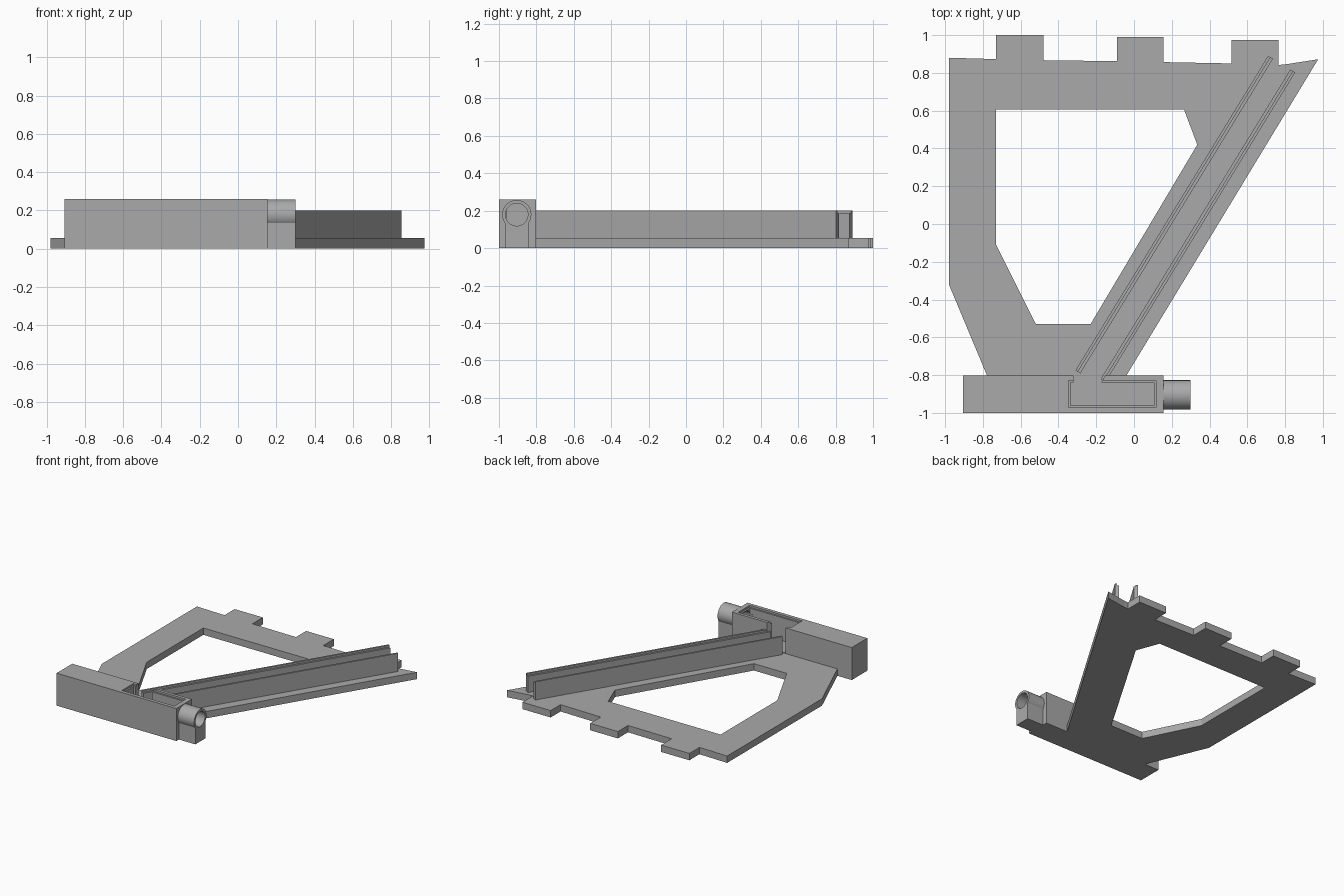
import bpy
import bmesh
from math import pi
from mathutils import Vector, Matrix

if "Cube" in bpy.data.objects:
    bpy.data.objects.remove(bpy.data.objects["Cube"])

grey = bpy.data.materials.new("plain grey")
grey.use_nodes = True
grey.diffuse_color = (0.4, 0.4, 0.4, 1)
grey.node_tree.nodes["Principled BSDF"].inputs["Base Color"].default_value = grey.diffuse_color


def finish(name, bm):
    bmesh.ops.recalc_face_normals(bm, faces=bm.faces)
    mesh = bpy.data.meshes.new(name)
    bm.to_mesh(mesh)
    bm.free()
    mesh.materials.append(grey)
    obj = bpy.data.objects.new(name, mesh)
    bpy.context.collection.objects.link(obj)
    return obj


def prism(name, points, sweep):
    """Extrude a closed 3D outline along a vector."""
    bm = bmesh.new()
    face = bm.faces.new([bm.verts.new(p) for p in points])
    res = bmesh.ops.extrude_face_region(bm, geom=[face])
    moved = [g for g in res["geom"] if isinstance(g, bmesh.types.BMVert)]
    bmesh.ops.translate(bm, verts=moved, vec=sweep)
    return finish(name, bm)


def slab(name, outline, z0, z1):
    return prism(name, [(x, y, z0) for x, y in outline], (0, 0, z1 - z0))


def box(name, x0, x1, y0, y1, z0, z1):
    return slab(name, [(x0, y0), (x1, y0), (x1, y1), (x0, y1)], z0, z1)


def x_cylinder(name, x0, x1, y, z, radius):
    bm = bmesh.new()
    place = Matrix.Translation(((x0 + x1) / 2, y, z)) @ Matrix.Rotation(pi / 2, 4, "Y")
    bmesh.ops.create_cone(bm, cap_ends=True, segments=48, radius1=radius,
                          radius2=radius, depth=x1 - x0, matrix=place)
    return finish(name, bm)


def combine(obj, tool, operation="DIFFERENCE"):
    mod = obj.modifiers.new("combine", "BOOLEAN")
    mod.operation = operation
    mod.solver = "EXACT"
    mod.object = tool
    bpy.context.view_layer.update()
    bpy.context.view_layer.objects.active = obj
    bpy.ops.object.modifier_apply(modifier=mod.name)
    bpy.data.objects.remove(tool)


# Flat base frame with three tabs on the back edge
outline = [(-0.98, 0.88)]
for x0, x1, top, y0, y1 in ((-0.73, -0.48, 1.0, 0.873, 0.867),
                            (-0.09, 0.155, 0.99, 0.862, 0.857),
                            (0.515, 0.765, 0.975, 0.85, 0.842)):
    outline += [(x0, y0), (x0, top), (x1, top), (x1, y1)]
outline += [(0.8, 0.845), (0.975, 0.872), (-0.045, -0.81), (-0.775, -0.81), (-0.98, -0.32)]
base = slab("base_frame", outline, 0, 0.055)
combine(base, slab("opening_cutter", [(-0.73, 0.605), (0.265, 0.605), (0.335, 0.42),
                                      (-0.23, -0.53), (-0.52, -0.53), (-0.73, -0.11)], -0.1, 0.2))

# Front block with a stepped pocket that opens towards the rails
block = box("front_block", -0.905, 0.155, -1, -0.803, 0, 0.26)
combine(block, box("pocket_cutter", -0.335, 0.105, -0.96, -0.84, 0.06, 0.4))
combine(block, box("pocket_rim_cutter", -0.347, 0.117, -0.972, -0.828, 0.245, 0.4))
combine(block, slab("mouth_cutter", [(-0.32, -0.79), (-0.32, -0.85),
                                     (-0.18, -0.85), (-0.145, -0.79)], 0.06, 0.4))

# Pipe on a pedestal, bored through into the pocket
PIPE_Y, PIPE_Z = -0.905, 0.179
pipe = x_cylinder("pipe", 0.15, 0.3, PIPE_Y, PIPE_Z, 0.078)
combine(pipe, box("pipe_pedestal", 0.15, 0.3, PIPE_Y - 0.063, PIPE_Y + 0.063, 0, PIPE_Z), "UNION")
for part in (pipe, block):
    combine(part, x_cylinder("bore_cutter", 0.08, 0.32, PIPE_Y, PIPE_Z, 0.06))
pipe.select_set(True)
bpy.context.view_layer.objects.active = pipe
bpy.ops.object.shade_smooth_by_angle()

# Two mirrored diagonal rails with a stepped inner lip
start, end = Vector((-0.31, -0.775, 0)), Vector((0.71, 0.89, 0))
along = (end - start).normalized()
across = Vector((along.y, -along.x, 0))
WIDTH = 0.168
section = [(0, 0.05), (0.03, 0.05), (0.03, 0.185), (0.015, 0.185), (0.015, 0.2), (0, 0.2)]
for name, mirrored, inset in (("right_rail", False, 0), ("left_rail", True, 0.03)):
    foot = start + along * inset
    points = [foot + across * (WIDTH - s if mirrored else s) + Vector((0, 0, z))
              for s, z in section]
    prism(name, points, end - foot)
